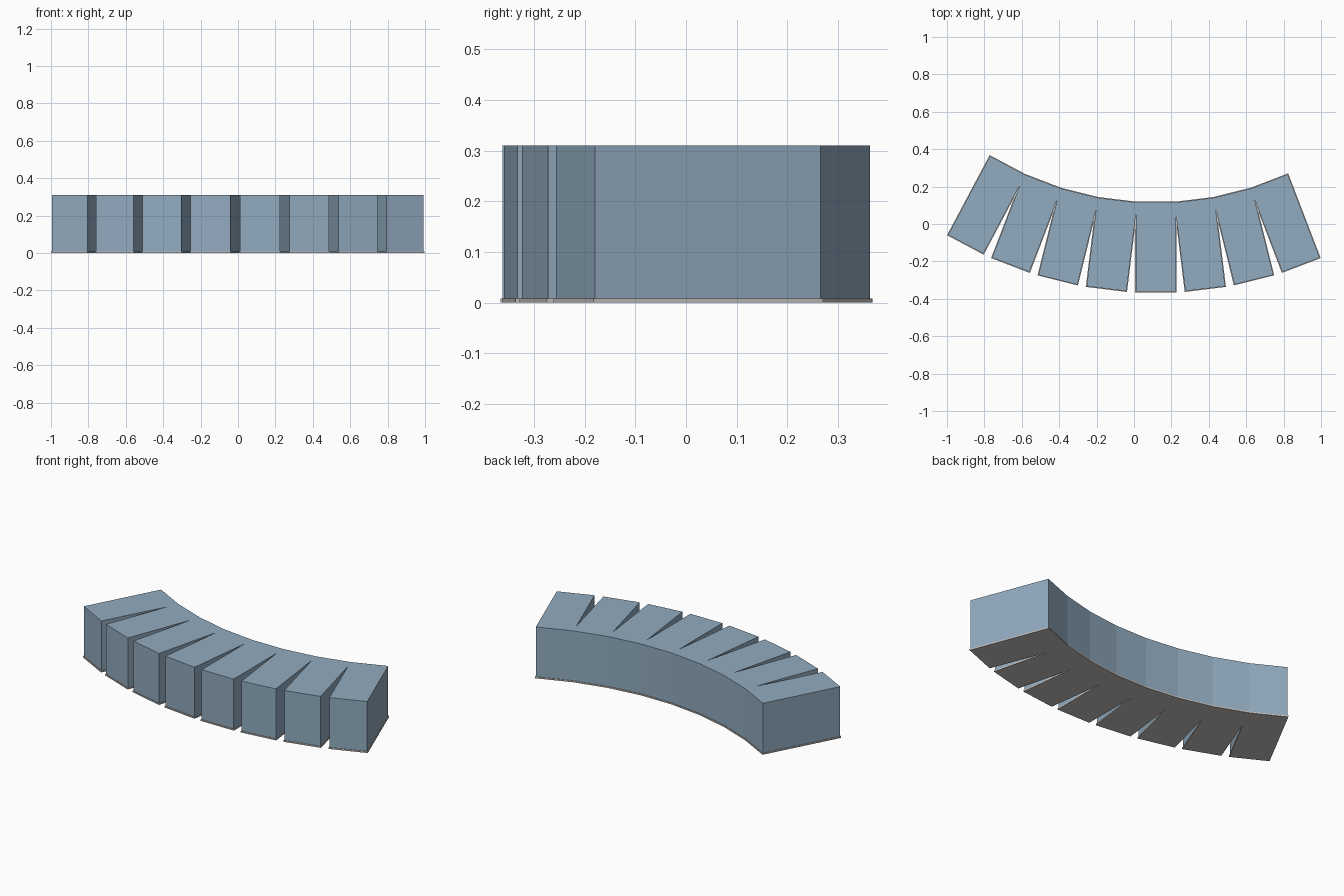
import bpy
import bmesh
from math import radians, sin, cos
from mathutils import Vector

cube = bpy.data.objects.get("Cube")
if cube:
    bpy.data.objects.remove(cube, do_unlink=True)

STEP = radians(7)        # turn between neighbouring blocks
FIRST, LAST = -4, 3      # blocks either side of the straight one
RADIUS = 1.6885          # arc centre to the middle of a block's inner face
DEPTH = 0.477
HALF = 0.107             # half the width of a block
CENTRE = Vector((0.117, 0.115 + RADIUS))


def make_material(name, colour):
    mat = bpy.data.materials.new(name)
    mat.use_nodes = True
    mat.diffuse_color = colour
    mat.node_tree.nodes["Principled BSDF"].inputs["Base Color"].default_value = colour
    return mat


def place(angle, across, out):
    """Point at a sideways and an outward distance, turned about the arc centre."""
    return CENTRE + Vector((across * cos(angle) + out * sin(angle),
                            across * sin(angle) - out * cos(angle)))


def slotted_outline(margin):
    """Fan of rectangular blocks joined along the inner arc, grown by a margin."""
    half = HALF + margin
    inner, outer = RADIUS - margin, RADIUS + DEPTH + margin
    points = [place(FIRST * STEP, -half, inner)]
    for k in range(FIRST, LAST + 1):
        points += [place(k * STEP, -half, outer), place(k * STEP, half, outer)]
        if k < LAST:  # tip of the wedge slot
            points.append(place((k + 0.5) * STEP, 0, half / sin(STEP / 2)))
    points.append(place(LAST * STEP, half, inner))
    for k in range(LAST - 1, FIRST - 1, -1):
        points.append(place((k + 0.5) * STEP, 0, inner / cos(STEP / 2)))
    return points


def extruded_part(name, margin, bottom, top, material):
    bm = bmesh.new()
    face = bm.faces.new([bm.verts.new((p.x, p.y, bottom))
                         for p in slotted_outline(margin)])
    result = bmesh.ops.extrude_face_region(bm, geom=[face])
    raised = [v for v in result["geom"] if isinstance(v, bmesh.types.BMVert)]
    bmesh.ops.translate(bm, verts=raised, vec=(0, 0, top - bottom))
    bmesh.ops.recalc_face_normals(bm, faces=bm.faces)
    mesh = bpy.data.meshes.new(name)
    bm.to_mesh(mesh)
    bm.free()
    mesh.materials.append(material)
    obj = bpy.data.objects.new(name, mesh)
    bpy.context.collection.objects.link(obj)
    return obj


blue_grey = make_material("blue grey", (0.285, 0.406, 0.52, 1))
warm_grey = make_material("warm light grey", (0.57, 0.54, 0.51, 1))

# Thin footing that sticks out slightly around the slotted block
extruded_part("base_plate", 0.004, 0, 0.008, warm_grey)
extruded_part("slotted_block", 0, 0.008, 0.31, blue_grey)
